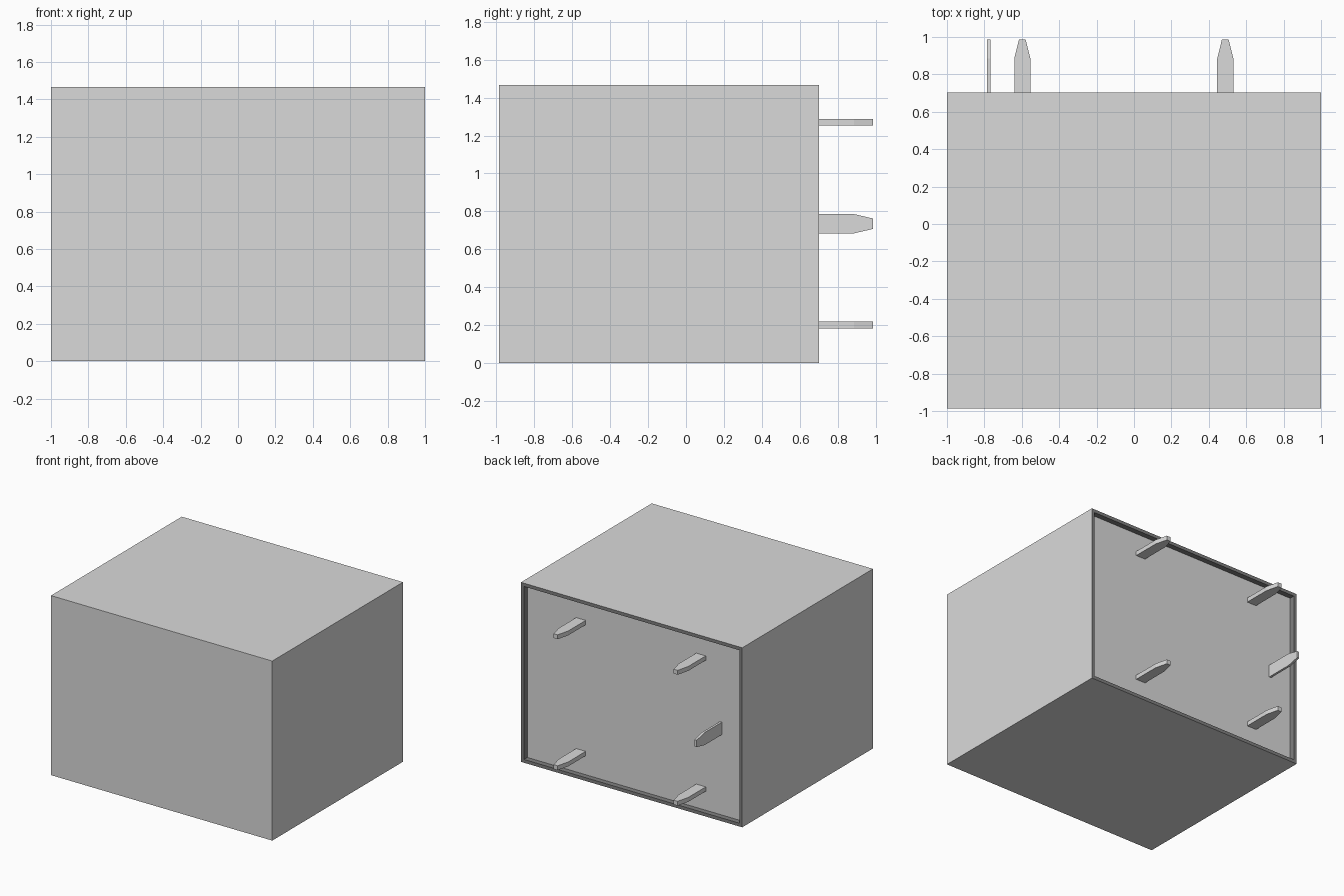
import bpy, bmesh
from mathutils import Vector

if "Cube" in bpy.data.objects:
    bpy.data.objects.remove(bpy.data.objects["Cube"], do_unlink=True)


def flat_material(name, value):
    mat = bpy.data.materials.new(name)
    mat.use_nodes = True
    mat.diffuse_color = (value, value, value, 1)
    mat.node_tree.nodes["Principled BSDF"].inputs["Base Color"].default_value = (value, value, value, 1)
    return mat


light_grey = flat_material("light grey", 0.70)
dark_grey = flat_material("dark grey", 0.216)

HEIGHT, FRONT, BACK, TIP = 1.467, -0.986, 0.702, 0.986
RIM, RECESS = 0.027, 0.043


def add_object(name, bm, materials):
    bmesh.ops.recalc_face_normals(bm, faces=bm.faces)
    mesh = bpy.data.meshes.new(name)
    bm.to_mesh(mesh)
    bm.free()
    for mat in materials:
        mesh.materials.append(mat)
    obj = bpy.data.objects.new(name, mesh)
    bpy.context.collection.objects.link(obj)
    return obj


# Housing: a box with a flat rim around a straight-walled recess in its rear face
bm = bmesh.new()
bmesh.ops.create_cube(bm, size=1)
bmesh.ops.scale(bm, vec=(2, BACK - FRONT, HEIGHT), verts=bm.verts)
bmesh.ops.translate(bm, vec=(0, (BACK + FRONT) / 2, HEIGHT / 2), verts=bm.verts)
bm.normal_update()
rear = max(bm.faces, key=lambda f: f.calc_center_median().y)
bmesh.ops.inset_region(bm, faces=[rear], thickness=RIM, use_even_offset=True)
floor = bmesh.ops.extrude_discrete_faces(bm, faces=[rear])["faces"][0]
bmesh.ops.translate(bm, vec=(0, -RECESS, 0), verts=floor.verts)
# The rim and the recess walls are dark
for f in bm.faces:
    if f is not floor and f.calc_center_median().y > BACK - RECESS:
        f.material_index = 1
add_object("housing", bm, [light_grey, dark_grey])


# Blade pin: a tapered outline, extruded to the blade thickness
def blade(name, x, z, width, tip_width, thickness, upright=False):
    w, t, root, taper = width / 2, tip_width / 2, BACK - RECESS - 0.01, 0.885
    outline = [(-w, root), (w, root), (w, taper), (t, TIP), (-t, TIP), (-w, taper)]
    across = Vector((0, 0, 1)) if upright else Vector((1, 0, 0))
    through = Vector((1, 0, 0)) if upright else Vector((0, 0, 1))
    start = Vector((x, 0, z)) - through * thickness / 2
    bm = bmesh.new()
    face = bm.faces.new([bm.verts.new(start + across * a + Vector((0, y, 0))) for a, y in outline])
    new = bmesh.ops.extrude_face_region(bm, geom=[face])["geom"]
    bmesh.ops.translate(bm, vec=through * thickness,
                        verts=[v for v in new if isinstance(v, bmesh.types.BMVert)])
    add_object(name, bm, [light_grey])


# Four flat contacts in a rectangle, and one upright contact at the side
for side, x in (("right", -0.597), ("left", 0.488)):
    for level, z in (("lower", 0.20), ("upper", 1.27)):
        blade(f"{level}_{side}_contact", x, z, 0.086, 0.036, 0.036)
blade("upright_contact", -0.777, 0.735, 0.102, 0.055, 0.019, upright=True)
